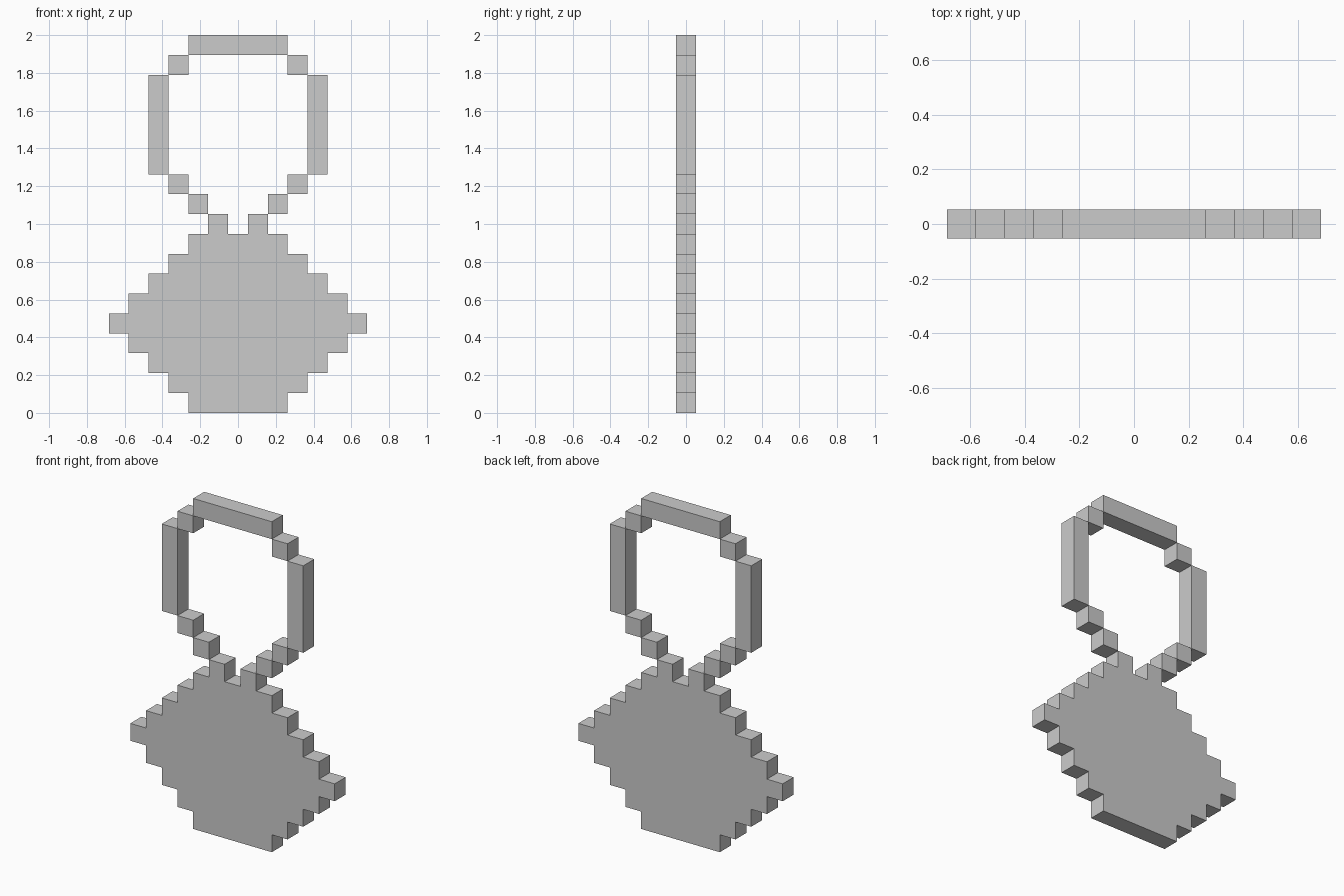
import bpy, bmesh

if "Cube" in bpy.data.objects:
    bpy.data.objects.remove(bpy.data.objects["Cube"])

P = 2 / 19  # size of one pixel block


def slab(name, outline):
    """Extrude an (x, z) outline, given in pixels, to one pixel of depth."""
    bm = bmesh.new()
    face = bm.faces.new([bm.verts.new((x * P, -P / 2, z * P)) for x, z in outline])
    new = bmesh.ops.extrude_face_region(bm, geom=[face])["geom"]
    verts = [v for v in new if isinstance(v, bmesh.types.BMVert)]
    bmesh.ops.translate(bm, verts=verts, vec=(0, P, 0))
    bmesh.ops.recalc_face_normals(bm, faces=bm.faces)
    mesh = bpy.data.meshes.new(name)
    bm.to_mesh(mesh)
    bm.free()
    obj = bpy.data.objects.new(name, mesh)
    bpy.context.collection.objects.link(obj)
    return obj


def block(name, x0, x1, z0, z1):
    return slab(name, [(x0, z0), (x1, z0), (x1, z1), (x0, z1)])


# Stepped gem with its two prongs: right half outline, then mirrored
half_widths = [2.5, 3.5, 4.5, 5.5, 6.5, 5.5, 4.5, 3.5, 2.5]
right = []
for row, w in enumerate(half_widths):
    right += [(w, row), (w, row + 1)]
right += [(1.5, 9), (1.5, 10), (0.5, 10), (0.5, 9)]
slab("gem", right + [(-x, z) for x, z in reversed(right)])

# Band: stepped blocks on each side, bridged by the top bar
band = [("lower_step", 1.5, 10, 11), ("middle_step", 2.5, 11, 12),
        ("side_bar", 3.5, 12, 17), ("upper_step", 2.5, 17, 18)]
for part, x, z0, z1 in band:
    block("band_" + part + "_right", x, x + 1, z0, z1)
    block("band_" + part + "_left", -x - 1, -x, z0, z1)
block("band_top_bar", -2.5, 2.5, 18, 19)
